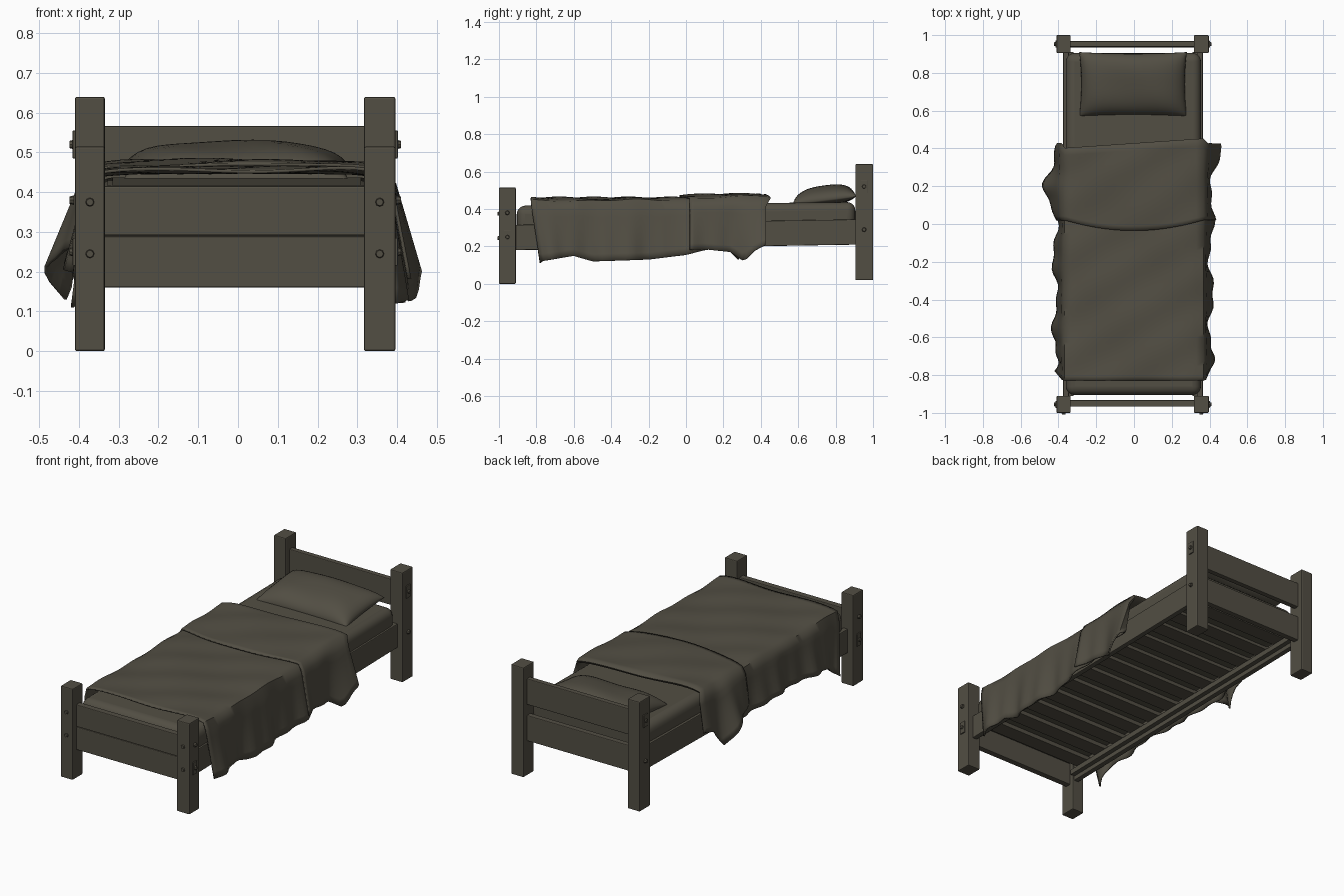
import bpy, bmesh, math
from mathutils import Vector

if "Cube" in bpy.data.objects:
    bpy.data.objects.remove(bpy.data.objects["Cube"])


def material(name, rgb):
    m = bpy.data.materials.new(name)
    m.diffuse_color = (*rgb, 1)
    m.use_nodes = True
    m.node_tree.nodes["Principled BSDF"].inputs["Base Color"].default_value = m.diffuse_color
    return m


DARK = material("dark_grey_brown", (0.085, 0.077, 0.057))


def finish(bm, name, bevel=0.0, smooth=None, solid=0.0, subd=0):
    bmesh.ops.recalc_face_normals(bm, faces=bm.faces)
    me = bpy.data.meshes.new(name)
    bm.to_mesh(me)
    bm.free()
    ob = bpy.data.objects.new(name, me)
    bpy.context.collection.objects.link(ob)
    me.materials.append(DARK)
    if solid:
        m = ob.modifiers.new("thickness", "SOLIDIFY")
        m.thickness, m.offset = solid, 0
    if bevel:
        m = ob.modifiers.new("bevel", "BEVEL")
        m.width, m.segments = bevel, 2
    if subd:
        ob.modifiers.new("subd", "SUBSURF").levels = subd
    if smooth:
        bpy.ops.object.select_all(action="DESELECT")
        ob.select_set(True)
        bpy.context.view_layer.objects.active = ob
        bpy.ops.object.shade_smooth_by_angle(angle=math.radians(smooth))
    return ob


def box(name, x, y, z, bevel=0.004, tilt=0.0):
    """Box from (min, max) ranges; tilt raises the +y end."""
    bm = bmesh.new()
    bmesh.ops.create_cube(bm, size=1)
    for v in bm.verts:
        r = [(a + b) / 2 + c * (b - a) for (a, b), c in zip((x, y, z), v.co)]
        if v.co.y > 0:
            r[2] += tilt
        v.co = r
    return finish(bm, name, bevel)


def bolt(name, pos, axis):
    bm = bmesh.new()
    bmesh.ops.create_cone(bm, cap_ends=True, segments=8, radius1=0.012, radius2=0.009, depth=0.012)
    rot = Vector((0, 0, 1)).rotation_difference(Vector(axis)).to_matrix()
    bmesh.ops.rotate(bm, verts=bm.verts, matrix=rot)
    bmesh.ops.translate(bm, verts=bm.verts, vec=Vector(pos))
    return finish(bm, name)


def lerp_table(t, pts):
    if t <= pts[0][0]:
        return pts[0][1]
    for (a, va), (b, vb) in zip(pts, pts[1:]):
        if t <= b:
            return va + (vb - va) * (t - a) / (b - a)
    return pts[-1][1]


def grid_mesh(rows, closed=False):
    bm = bmesh.new()
    vs = [[bm.verts.new(p) for p in r] for r in rows]
    for a, b in zip(vs, vs[1:]):
        for i in range(len(a) - 1):
            bm.faces.new((a[i], a[i + 1], b[i + 1], b[i]))
    return bm


# Posts with bolts and tenon ends
for side, x0, x1, s in (("left", -0.41, -0.335, -1), ("right", 0.317, 0.396, 1)):
    xo, xc = (x0 if s < 0 else x1), (x0 + x1) / 2
    for end, y0, y1, z0, z1, e, zs in (("foot", -1, -0.91, 0, 0.515, -1, (0.38, 0.25)),
                                       ("head", 0.905, 1, 0.02, 0.64, 1, (0.52, 0.29))):
        box(f"{end}_post_{side}", (x0, x1), (y0, y1), (z0, z1), 0.005)
        for k, z in enumerate(zs):
            bolt(f"{end}_side_bolt_{side}_{k}", (xo + s * 0.008, (y0 + y1) / 2, z), (s, 0, 0))
            if e < 0:
                bolt(f"foot_front_bolt_{side}_{k}", (xc, y0 - 0.002, z - 0.005), (0, e, 0))
        tz = zs[0] if e > 0 else zs[1]
        box(f"{end}_tenon_{side}", (xo - 0.006, xo + 0.006), ((y0 + y1) / 2 - 0.018, (y0 + y1) / 2 + 0.018),
            (tz - 0.035, tz + 0.035), 0.002)
        box(f"{end}_rail_tenon_{side}", (xc - 0.018, xc + 0.018),
            ((y0, y0 + 0.01) if e < 0 else (y1 - 0.01, y1)), (0.22, 0.26), 0)
    # Side rails and the ledge that holds the slats
    xr = -0.36 if s < 0 else 0.35
    box(f"side_rail_{side}", (xr - 0.015, xr + 0.015), (-0.93, 0.93), (0.18, 0.315), 0.004, 0.03)
    xl = xr - s * 0.027
    box(f"slat_ledge_{side}", (xl - 0.014, xl + 0.014), (-0.91, 0.91), (0.205, 0.235), 0.002, 0.03)

# Head and foot boards
box("foot_board_lower", (-0.36, 0.35), (-0.967, -0.932), (0.16, 0.289))
box("foot_board_upper", (-0.36, 0.35), (-0.967, -0.932), (0.291, 0.415))
box("head_board_lower", (-0.36, 0.35), (0.935, 0.968), (0.215, 0.36))
box("head_board_upper", (-0.36, 0.35), (0.938, 0.968), (0.42, 0.567))

# Bed slats
for i in range(12):
    y = -0.82 + i * 0.149
    z = 0.237 + 0.03 * (y + 0.9) / 1.8
    box(f"slat_{i}", (-0.345, 0.335), (y - 0.045, y + 0.045), (z, z + 0.025), 0.002)

# Mattress: rounded block, slightly higher towards the head
bm = bmesh.new()
bmesh.ops.create_cube(bm, size=1)
for v in bm.verts:
    v.co = (v.co.x * 0.715 - 0.003, v.co.y * 1.81, 0.35 + v.co.z * 0.155 + v.co.y * 0.02)
mat = finish(bm, "mattress", smooth=50)
b = mat.modifiers.new("round", "BEVEL")
b.width, b.segments = 0.045, 5

# Pillow: two cushioned sheets sharing a pinched rim
bm = bmesh.new()
N = 20
for sgn, hgt in ((1, 0.075), (-1, 0.03)):
    vs = []
    for j in range(N + 1):
        row = []
        for i in range(N + 1):
            u, v = math.sin((i / N - 0.5) * math.pi), math.sin((j / N - 0.5) * math.pi)
            puff = (max(0, 1 - abs(u) ** 4) * max(0, 1 - abs(v) ** 3)) ** 0.5
            x = 0.285 * u * (1 - 0.04 * (1 - v * v)) - 0.005
            y = 0.74 + 0.17 * v * (1 - 0.05 * (1 - u * u))
            z = 0.448 + 0.02 * v + sgn * hgt * puff * (1 + 0.05 * math.sin(5 * u + 2 * v))
            row.append(bm.verts.new((x, y, z)))
        vs.append(row)
    for a, c in zip(vs, vs[1:]):
        for i in range(N):
            bm.faces.new((a[i], a[i + 1], c[i + 1], c[i]))
bmesh.ops.remove_doubles(bm, verts=bm.verts, dist=1e-4)
finish(bm, "pillow", smooth=80)

# Blanket: draped sheet, folded back over itself near the pillow
HEM = {  # hem height along y: (layer, side)
    (0, 1): ((-0.83, .12), (-0.75, .13), (-0.6, .15), (-0.5, .12), (-0.2, .13), (0, .155), (0.1, .18), (0.4, .23)),
    (0, -1): ((-0.83, .11), (-0.7, .19), (-0.5, .21), (-0.2, .22), (0, .2), (0.4, .24)),
    (1, 1): ((-0.05, .18), (0.1, .185), (0.24, .17), (0.31, .12), (0.37, .18), (0.43, .21)),
    (1, -1): ((-0.05, .27), (0.12, .25), (0.2, .21), (0.28, .13), (0.35, .23), (0.43, .25)),
}


def drape(y, layer, lift):
    sides = {}
    for s in (-1, 1):
        hem = lerp_table(y, HEM[(layer, s)])
        pts = []
        for k in range(1, 9):
            f = k / 8
            wave = 0.014 * f * math.sin(17 * y + 1.5 * s) + 0.008 * f * math.sin(41 * y + s)
            out = 0.375 + 0.03 * f + lift * 0.5 + wave + (0.01 * f if s < 0 else 0)
            if layer:
                out += f * (0.04 * math.exp(-((y - (0.2 if s < 0 else 0.42)) / 0.09) ** 2))
            z = 0.432 + lift + (hem - 0.432 - lift) * f
            slide = 0.05 * f * max(0, min(1, (-0.6 - y) / 0.23))
            pts.append((s * out, y + slide, z))
        sides[s] = pts
    top = []
    for i in range(21):
        u = i / 10 - 1
        z = 0.456 + lift - 0.012 * u ** 8 + 0.004 * math.sin(9 * y + 4 * u) + 0.003 * math.sin(23 * y - 5 * u)
        yy = y + 0.025 * u * max(0, min(1, (y - 0.1) / 0.3))
        if layer:
            yy -= 0.06 * (1 - u * u) * max(0, (0.25 - y) / 0.25)
        top.append((0.365 * u, yy, z))
    return sides[-1][::-1] + top + sides[1]


rows = [drape(-0.83 + 1.23 * i / 48, 0, 0) for i in range(49)]
rows += [drape(0.418, 0, 0.004), drape(0.424, 1, 0.012)]
rows += [drape(0.41 - 0.39 * i / 18, 1, 0.02 - 0.008 * (i / 18) ** 3) for i in range(19)]
finish(grid_mesh(rows), "blanket", smooth=60, solid=0.008)
